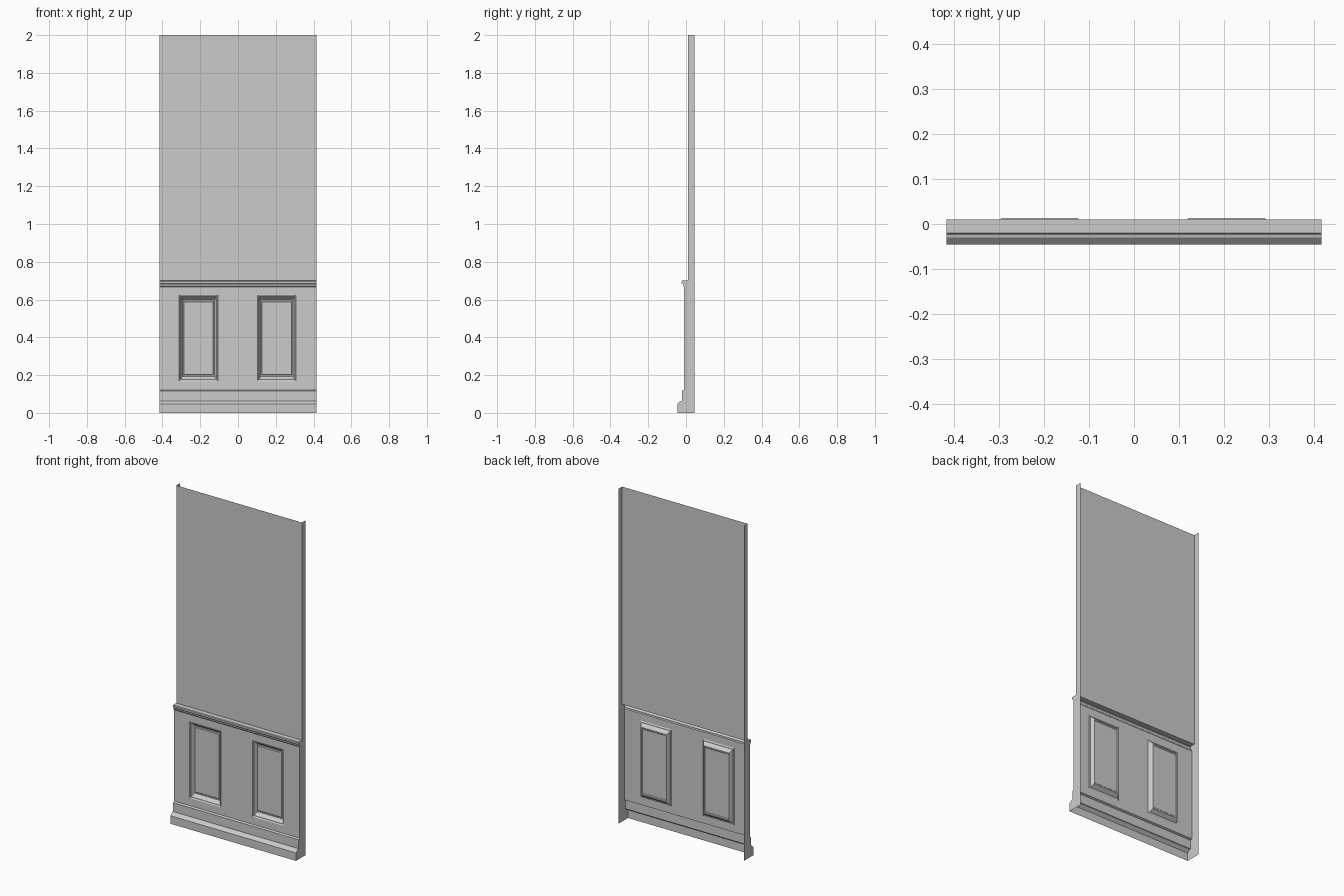
import bpy, bmesh

if "Cube" in bpy.data.objects:
    bpy.data.objects.remove(bpy.data.objects["Cube"])

W = 0.415        # half width
BACK = 0.045     # rear edge of the side returns
WALL = -0.01     # face of the lower panelling
UPPER = 0.01     # face of the upper wall

# (y, z) outlines, bottom to top
SKIRTING = [(-0.045, 0), (-0.045, 0.048), (-0.03, 0.062), (-0.021, 0.064),
            (-0.021, 0.117), (WALL, 0.122)]
RAIL = [(WALL, 0.667), (-0.014, 0.672), (-0.014, 0.677), (-0.017, 0.682),
        (-0.023, 0.686), (-0.023, 0.696), (-0.020, 0.70), (UPPER, 0.70)]
UPPER_WALL = [(UPPER, 0.70), (UPPER, 2.0)]


def make(name, faces):
    """Mesh object from a list of faces given as point lists."""
    bm = bmesh.new()
    for pts in faces:
        bm.faces.new([bm.verts.new(p) for p in pts])
    bmesh.ops.remove_doubles(bm, verts=bm.verts, dist=1e-5)
    mesh = bpy.data.meshes.new(name)
    bm.to_mesh(mesh)
    bm.free()
    obj = bpy.data.objects.new(name, mesh)
    bpy.context.collection.objects.link(obj)
    return obj


def strip(profile):
    """Run a profile across the full width."""
    return [[(-W, *a), (W, *a), (W, *b), (-W, *b)]
            for a, b in zip(profile, profile[1:])]


def loop(x0, x1, z0, z1, y):
    return [(x0, y, z0), (x1, y, z0), (x1, y, z1), (x0, y, z1)]


# horizontal mouldings and plain upper wall
make("skirting_board", strip(SKIRTING))
make("chair_rail", strip(RAIL))
make("upper_wall", strip(UPPER_WALL))

# lower wall with two panel openings
xs = [-W, -0.312, -0.106, 0.102, 0.308, W]
zs = [0.122, 0.167, 0.625, 0.667]
make("lower_wall", [loop(xs[i], xs[i + 1], zs[j], zs[j + 1], WALL)
                    for i in range(5) for j in range(3)
                    if not (j == 1 and i in (1, 3))])

# recessed panels: (side inset, top/bottom inset, y)
STEPS = [(0, 0, WALL), (0.004, 0.005, -0.007), (0.007, 0.009, -0.007),
         (0.018, 0.026, 0.013), (0.023, 0.033, 0.013),
         (0.026, 0.037, 0.009), (0.033, 0.044, 0.009)]
for name, i in (("left_panel", 1), ("right_panel", 3)):
    rings = [loop(xs[i] + s, xs[i + 1] - s, zs[1] + t, zs[2] - t, y)
             for s, t, y in STEPS]
    faces = [[a[k], a[(k + 1) % 4], b[(k + 1) % 4], b[k]]
             for a, b in zip(rings, rings[1:]) for k in range(4)]
    make(name, faces + [rings[-1]])

# side returns closing both ends
outline = SKIRTING + RAIL + UPPER_WALL[1:] + [(BACK, 2.0), (BACK, 0)]
make("right_side_return", [[(W, y, z) for y, z in outline]])
make("left_side_return", [[(-W, y, z) for y, z in reversed(outline)]])
